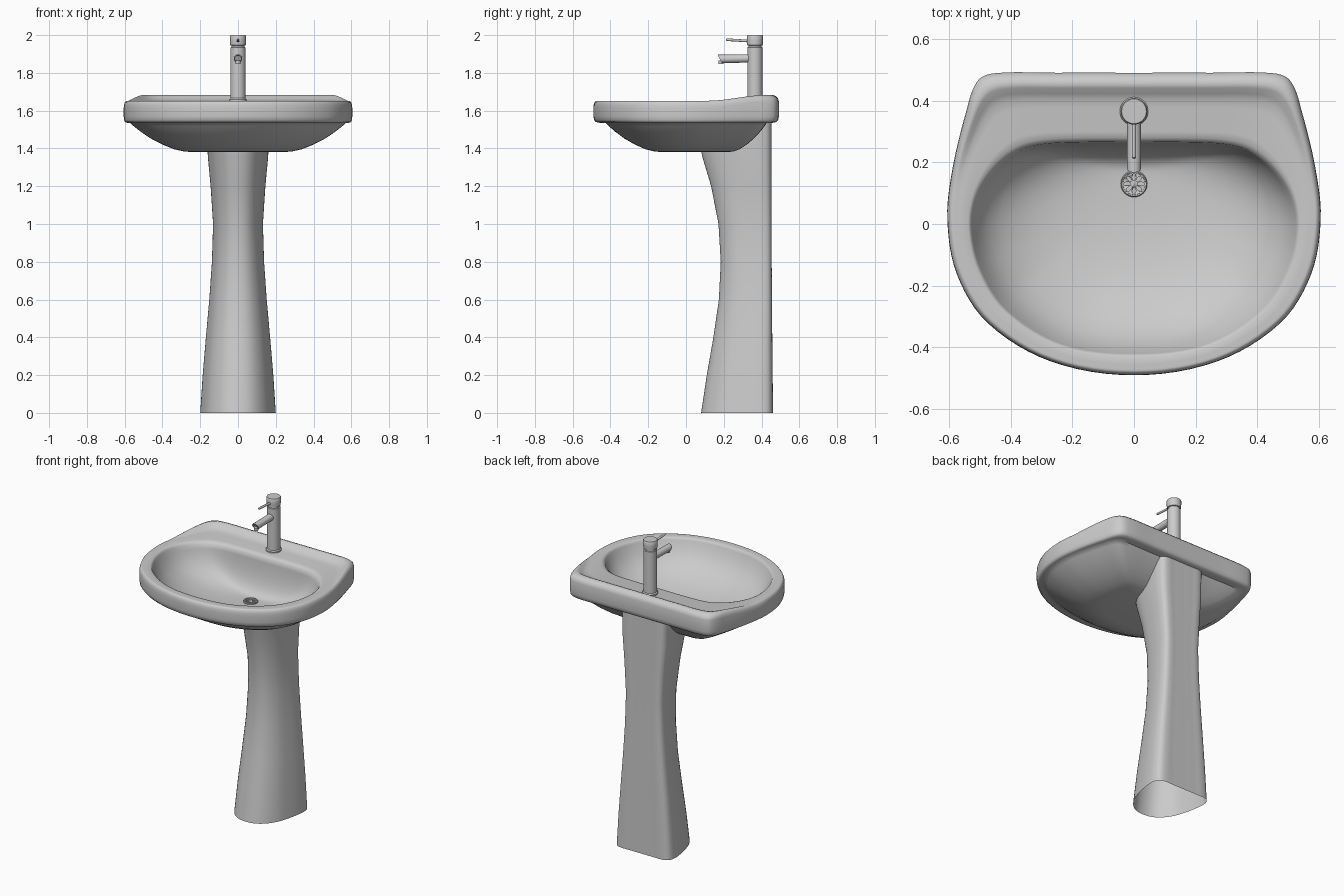
import bpy, bmesh, math
from mathutils import Vector
from mathutils.geometry import interpolate_bezier

if "Cube" in bpy.data.objects:
    bpy.data.objects.remove(bpy.data.objects["Cube"])


def outline(half, steps=6):
    """Smooth closed outline from right-hand points running back centre to front centre."""
    p = [Vector((x, y, 0)) for x, y in half]
    p += [Vector((-v.x, v.y, 0)) for v in p[-2:0:-1]]
    n, out = len(p), []
    tan = [(p[(i + 1) % n] - p[i - 1]).normalized() for i in range(n)]
    for i in range(n):
        j = (i + 1) % n
        d = (p[j] - p[i]).length / 3
        out += interpolate_bezier(p[i], p[i] + tan[i] * d, p[j] - tan[j] * d, p[j], steps + 1)[:-1]
    return [Vector(v) for v in out]


def circle(r, z, n=32, x=0, y=0):
    return [Vector((x + r * math.sin(math.tau * i / n), y + r * math.cos(math.tau * i / n), z))
            for i in range(n)]


def blend(a, b, t, z):
    """Ring between two outlines; z is a number or a function of the point."""
    ring = [u.lerp(v, t) for u, v in zip(a, b)]
    return [Vector((v.x, v.y, z(v) if callable(z) else z)) for v in ring]


def loft(name, rings, caps=(True, True), angle=35):
    bm = bmesh.new()
    vs = [[bm.verts.new(v) for v in r] for r in rings]
    n = len(vs[0])
    for a, b in zip(vs, vs[1:]):
        for i in range(n):
            j = (i + 1) % n
            bm.faces.new((a[i], a[j], b[j], b[i]))
    for ring, cap in zip((vs[0], vs[-1]), caps):
        if cap:
            bm.faces.new(ring)
    bmesh.ops.recalc_face_normals(bm, faces=bm.faces)
    me = bpy.data.meshes.new(name)
    bm.to_mesh(me)
    bm.free()
    ob = bpy.data.objects.new(name, me)
    bpy.context.collection.objects.link(ob)
    bpy.ops.object.select_all(action='DESELECT')
    ob.select_set(True)
    bpy.context.view_layer.objects.active = ob
    bpy.ops.object.shade_smooth_by_angle(angle=math.radians(angle))
    return ob


def smooth(a, b, v):
    t = min(max((v - a) / (b - a), 0), 1)
    return t * t * (3 - 2 * t)


# Basin: underside, rim, raised back lip, deck and bowl in one loft
outer = outline([(0, .49), (.25, .49), (.455, .488), (.508, .462), (.545, .36), (.588, .18),
                 (.605, .02), (.575, -.16), (.475, -.32), (.27, -.445), (0, -.49)])
inner = outline([(0, .265), (.17, .265), (.30, .258), (.38, .235), (.455, .175), (.51, .085),
                 (.525, -.02), (.495, -.15), (.41, -.28), (.23, -.39), (0, -.42)])
under = [Vector((v.x * .945, v.y * .87, 0)) for v in outer]
N = len(outer)
base = [Vector((v.x * .38, .05 + v.y * .34, 0)) for v in outer]
drain_hole = circle(.04, 0, N, y=.13)


def rim(z, k=1):
    return lambda v: z + .033 * k * smooth(.1, .44, v.y)


rings = [blend(under, base, t, z) for t, z in
         ((1, 1.38), (.84, 1.384), (.68, 1.396), (.5, 1.421), (.32, 1.453), (.16, 1.49), (.05, 1.52), (0, 1.535))]
rings += [blend(outer, under, t, z) for t, z in ((.5, 1.536), (.2, 1.54), (.06, 1.55), (0, 1.57))]
rings += [blend(outer, inner, t, rim(z, k)) for t, z, k in
          ((0, 1.615, 1), (.02, 1.632, 1), (.08, 1.645, 1), (.16, 1.651, 1), (.22, 1.652, .85),
           (.3, 1.652, .4), (.38, 1.652, .15), (.5, 1.652, 0), (.85, 1.652, 0), (.94, 1.648, 0), (1, 1.637, 0))]
rings += [blend(inner, drain_hole, t, z) for t, z in
          ((.025, 1.61), (.06, 1.575), (.12, 1.535), (.2, 1.501), (.3, 1.471), (.42, 1.446),
           (.56, 1.427), (.72, 1.414), (.88, 1.408), (1, 1.406))]
loft("basin", rings, angle=50)

# Pedestal: open-bottomed shell, waisted, with a flat back and rounded front
section = outline([(0, 1), (.4, 1), (.78, .995), (.95, .94), (1, .82), (.93, .55),
                   (.75, .26), (.42, .06), (0, 0)])
levels = [(0, .2, .08, .46), (.2, .187, .11, .458), (.4, .17, .145, .456), (.6, .152, .174, .455),
          (.8, .138, .184, .453), (1, .132, .172, .452), (1.2, .145, .133, .452), (1.36, .16, .085, .452)]


def slab(w, f, b, z):
    return [Vector((v.x * w, f + v.y * (b - f), z)) for v in section]


rings = [slab(w, f, b, z) for z, w, f, b in levels]
top = slab(.163, .08, .452, 0)
for v in top:
    v.z = 1.39 + .15 * smooth(.22, .42, v.y)
loft("pedestal", rings + [top], caps=(False, False), angle=60)

# Tap body with flange, groove and cap
TY = .365
loft("tap_body", [circle(r, z, y=TY) for r, z in
                  ((.046, 1.64), (.046, 1.66), (.04, 1.666), (.04, 1.935), (.035, 1.937), (.035, 1.945),
                   (.041, 1.947), (.043, 1.97), (.043, 1.995), (.04, 2.0))])


def along_y(r, y, z, slant=0):
    """Ring facing the front, optionally sloped so the lower side sits further back."""
    return [Vector((v.x, y - slant * v.y, z + v.y)) for v in circle(r, 0, 24)]


# Spout with recessed sloping outlet
loft("tap_spout", [along_y(.022, .36, 1.877), along_y(.022, .178, 1.874, .5),
                   along_y(.016, .178, 1.874, .5), along_y(.016, .19, 1.874, .5)])
# Outlet nozzle under the spout tip
loft("spout_outlet", [circle(r, z, 24, y=.186) for r, z in
                      ((.013, 1.865), (.013, 1.848), (.009, 1.848), (.009, 1.856))])
# Lever
loft("tap_lever", [along_y(r, y, z) for r, y, z in
                   ((.007, .34, 1.968), (.007, .23, 1.975), (.006, .215, 1.976), (.003, .211, 1.976))])

# Drain: raised ring and a strainer disc pierced by eight slots
loft("drain_ring", [circle(r, z, y=.13) for r, z in
                    ((.043, 1.402), (.043, 1.412), (.04, 1.416), (.036, 1.414), (.035, 1.404))])
strainer = loft("drain_strainer", [circle(.0355, z, y=.13) for z in (1.407, 1.411)])
for i in range(8):
    a = math.tau * i / 8
    pts = [(.022 + .011 * math.cos(t), .006 * math.sin(t)) for t in [math.tau * k / 12 for k in range(12)]]
    slot = loft("slot_cutter_%d" % i, [[Vector((u * math.cos(a) - w * math.sin(a),
                                                 .13 + u * math.sin(a) + w * math.cos(a), z)) for u, w in pts]
                                       for z in (1.39, 1.43)])
    slot.hide_render = True
    slot.hide_set(True)
    mod = strainer.modifiers.new("slot", 'BOOLEAN')
    mod.operation, mod.object, mod.solver = 'DIFFERENCE', slot, 'EXACT'
